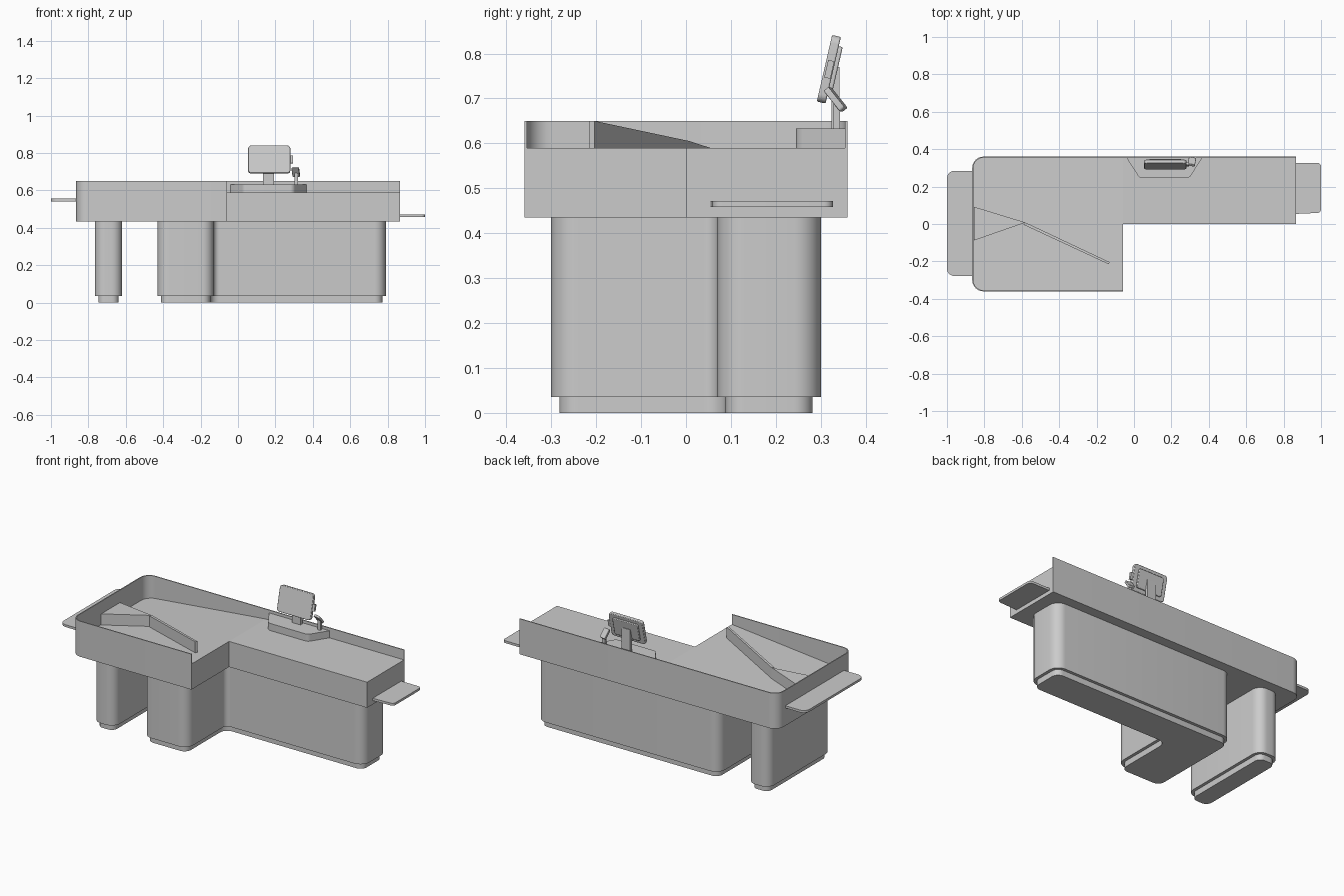
import bpy, bmesh, math
from mathutils import Vector

if "Cube" in bpy.data.objects:
    bpy.data.objects.remove(bpy.data.objects["Cube"])


def inset(corners, t):
    """Shrink a counter-clockwise (x, y, radius) outline by t."""
    out, n = [], len(corners)
    for i in range(n):
        a, p, b = (Vector(corners[(i + k) % n][:2]) for k in (-1, 0, 1))
        d1, d2 = (p - a).normalized(), (b - p).normalized()
        n1, n2 = Vector((-d1.y, d1.x)), Vector((-d2.y, d2.x))
        q = p + (n1 + n2) * t / (1 + n1.dot(n2))
        convex = d1.cross(d2) > 0
        out.append((q.x, q.y, max(corners[i][2] + (-t if convex else t), 0)))
    return out


def rounded(corners, seg=8):
    """Turn (x, y, radius) corners into a filleted outline."""
    pts, n = [], len(corners)
    for i, (x, y, r) in enumerate(corners):
        p = Vector((x, y))
        if r <= 0:
            pts.append(p)
            continue
        u = (Vector(corners[i - 1][:2]) - p).normalized()
        v = (Vector(corners[(i + 1) % n][:2]) - p).normalized()
        half = u.angle(v) / 2
        c = p + (u + v).normalized() * r / math.sin(half)
        s = p + u * r / math.tan(half) - c
        e = p + v * r / math.tan(half) - c
        sweep = s.angle_signed(e)  # clockwise positive
        for k in range(seg + 1):
            a = -sweep * k / seg
            pts.append(c + Vector((s.x * math.cos(a) - s.y * math.sin(a),
                                   s.x * math.sin(a) + s.y * math.cos(a))))
    return pts


def prism(name, corners, bottom, top, loc=(0, 0, 0), rot=(0, 0, 0), bevel=0):
    """Extrude an outline; bottom and top may be heights or functions of x."""
    lo = bottom if callable(bottom) else lambda x: bottom
    hi = top if callable(top) else lambda x: top
    pts = rounded(corners)
    bm = bmesh.new()
    a = [bm.verts.new((p.x, p.y, lo(p.x))) for p in pts]
    b = [bm.verts.new((p.x, p.y, hi(p.x))) for p in pts]
    bm.faces.new(a[::-1])
    bm.faces.new(b)
    for i in range(len(a)):
        j = (i + 1) % len(a)
        bm.faces.new((a[i], a[j], b[j], b[i]))
    bmesh.ops.recalc_face_normals(bm, faces=bm.faces)
    me = bpy.data.meshes.new(name)
    bm.to_mesh(me)
    bm.free()
    for f in me.polygons:
        f.use_smooth = True
    me.set_sharp_from_angle(angle=math.radians(30))
    ob = bpy.data.objects.new(name, me)
    ob.location, ob.rotation_euler = loc, rot
    bpy.context.collection.objects.link(ob)
    if bevel:
        m = ob.modifiers.new("bevel", 'BEVEL')
        m.width, m.segments = bevel, 2
    return ob


def rect(x0, x1, y0, y1, r=0.0):
    return [(x0, y0, r), (x1, y0, r), (x1, y1, r), (x0, y1, r)]


# Tray floor drops gently toward the left end
def floor(x):
    return 0.59 + 0.1 * min(x + 0.06, 0)


def raised(x):
    return floor(x) + 0.067


X, Y, T, R = 0.865, 0.36, 0.006, 0.06

# Counter body: sloping tray and flat work surface
prism("tray_body", [(-X + T, -Y + T, R - T), (-0.06, -Y + T, 0),
                    (-0.06, Y - T, 0), (-X + T, Y - T, R - T)], 0.435, floor)
prism("work_surface_body", rect(-0.06, X, 0, Y - T), 0.435, 0.59)

# Thin outer skin that rises above the counter as a rim
prism("outer_rim", [(X, Y, 0), (-X, Y, R), (-X, -Y, R), (-0.06, -Y, 0),
                    (-0.06, -Y + T, 0), (-X + T, -Y + T, R - T),
                    (-X + T, Y - T, R - T), (X, Y - T, 0)], 0.435, 0.65)

# Pedestals with recessed plinths
main = [(-0.43, -0.30, 0.06), (-0.13, -0.30, 0.06), (-0.13, 0.07, 0.03),
        (0.79, 0.07, 0.06), (0.79, 0.30, 0.06), (-0.43, 0.30, 0.06)]
post = rect(-0.765, -0.62, -0.30, 0.30, 0.055)
for name, shape in (("main_pedestal", main), ("end_pedestal", post)):
    prism(name, shape, 0.035, 0.435)
    prism(name + "_plinth", inset(shape, 0.018), 0, 0.035)

# End shelves
prism("left_shelf", [(-1, -0.278, 0.04), (-X, -0.278, 0), (-X, 0.284, 0),
                     (-1, 0.284, 0.04)], 0.542, 0.556)
prism("right_shelf", [(X, 0.054, 0), (1, 0.06, 0.02), (1, 0.327, 0.02),
                      (X, 0.327, 0)], 0.458, 0.472)

# Diverter: wedge against the left wall and a slanted divider bar
prism("divider_wedge", [(-0.855, -0.088, 0), (-0.58, 0.008, 0),
                        (-0.855, 0.092, 0)], floor, raised)
prism("divider_bar", [(-0.59, -0.004, 0), (-0.136, -0.215, 0),
                      (-0.13, -0.204, 0), (-0.58, 0.008, 0)], floor, raised)

# Console for the payment equipment
prism("console", [(-0.04, 0.354, 0), (0.03, 0.245, 0.03),
                  (0.295, 0.245, 0.03), (0.365, 0.354, 0)], 0.585, 0.633)

# Tilted screen on its post
tilt = (math.radians(77), 0, 0)
at = (0.167, 0.318, 0.765)
prism("screen_post", rect(0.135, 0.192, 0.324, 0.342), 0.63, 0.77)
prism("screen", rect(-0.113, 0.113, -0.076, 0.076, 0.018), -0.01, 0.01,
      at, tilt, 0.003)
prism("screen_back", rect(-0.085, 0.085, -0.055, 0.055, 0.012), -0.019, -0.009,
      at, tilt, 0.003)
prism("screen_reader", rect(0.11, 0.128, -0.02, 0.02), -0.008, 0.006, at, tilt)

# Small card terminal facing the back
prism("terminal_post", rect(0.303, 0.322, 0.328, 0.343), 0.63, 0.695)
prism("terminal", rect(-0.02, 0.02, -0.03, 0.03, 0.007), -0.007, 0.007,
      (0.309, 0.333, 0.698), (math.radians(129), 0, math.radians(-10)), 0.002)
